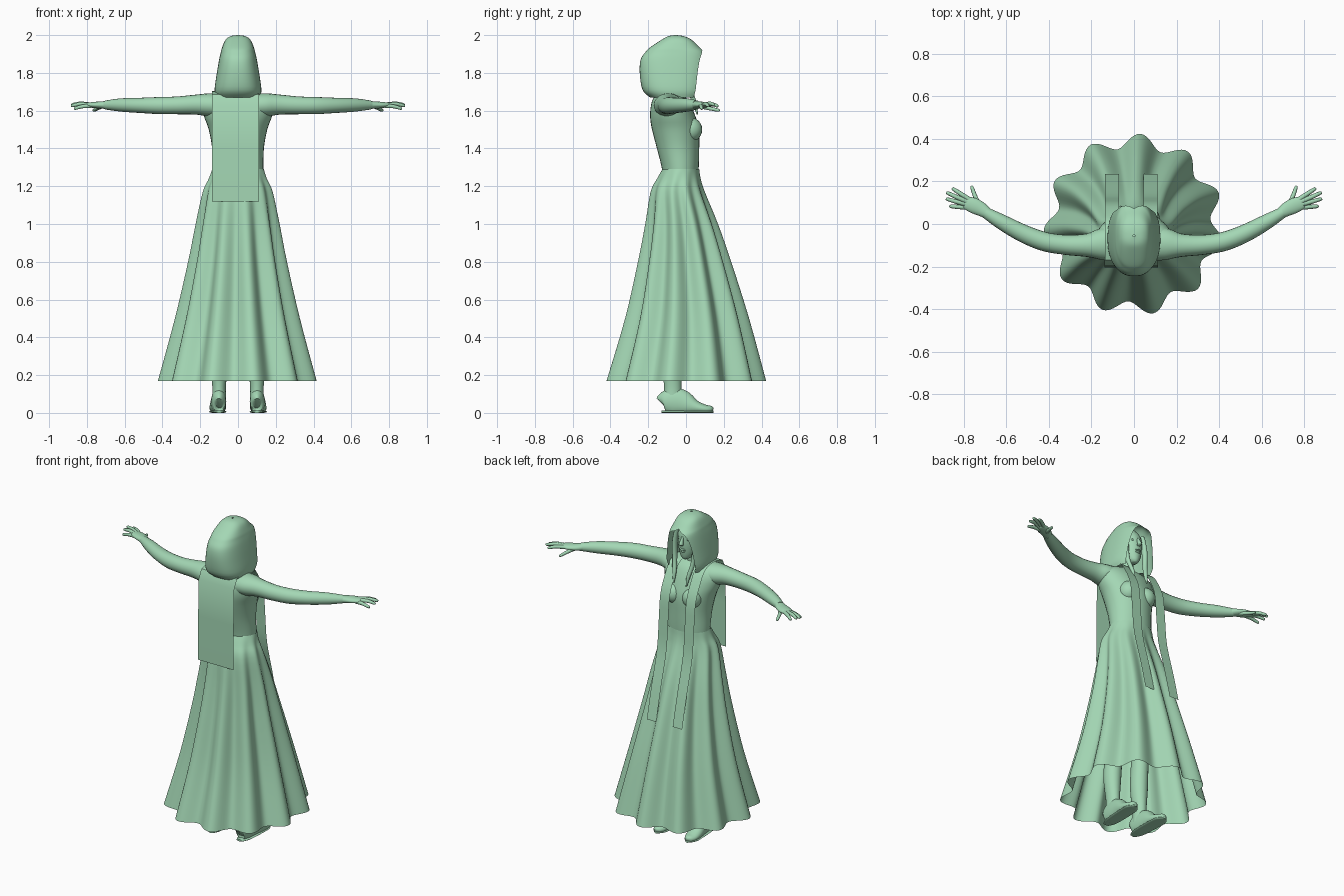
import bpy, bmesh, math
from mathutils import Vector

cube = bpy.data.objects.get("Cube")
if cube:
    bpy.data.objects.remove(cube)

green = bpy.data.materials.new("pale_green")
green.use_nodes = True
green.diffuse_color = (0.37, 0.68, 0.46, 1)
green.node_tree.nodes["Principled BSDF"].inputs["Base Color"].default_value = (0.37, 0.68, 0.46, 1)


def refine(rows, steps):
    """Smooth curve through rows of numbers."""
    out = []
    last = len(rows) - 1
    for i in range(last):
        quad = zip(rows[max(i - 1, 0)], rows[i], rows[i + 1], rows[min(i + 2, last)])
        quad = list(quad)
        for k in range(steps):
            t = k / steps
            out.append([b + t / 2 * (c - a + t * (2*a - 5*b + 4*c - d + t * (3*(b - c) + d - a)))
                        for a, b, c, d in quad])
    return out + [list(rows[-1])]


def build(name, rings, closed=True, caps=True, angle=50):
    """Skin a list of equally long point rings."""
    bm = bmesh.new()
    loops = [[bm.verts.new(p) for p in ring] for ring in rings]
    n = len(loops[0])
    for lo, hi in zip(loops, loops[1:]):
        for i in range(n if closed else n - 1):
            j = (i + 1) % n
            bm.faces.new((lo[i], lo[j], hi[j], hi[i]))
    if caps:
        bm.faces.new(loops[0])
        bm.faces.new(loops[-1])
    bmesh.ops.remove_doubles(bm, verts=bm.verts, dist=0.0004)
    bmesh.ops.recalc_face_normals(bm, faces=bm.faces)
    mesh = bpy.data.meshes.new(name)
    bm.to_mesh(mesh)
    bm.free()
    mesh.materials.append(green)
    obj = bpy.data.objects.new(name, mesh)
    bpy.context.collection.objects.link(obj)
    bpy.ops.object.select_all(action="DESELECT")
    obj.select_set(True)
    bpy.context.view_layer.objects.active = obj
    bpy.ops.object.shade_smooth_by_angle(angle=math.radians(angle))
    return obj


def tube(name, rows, upright=False, side=1, sides=20, steps=4):
    """Oval tube; each row is x, y, z, half width, half height."""
    rows = refine(rows, steps)
    pts = [Vector((r[0] * side, r[1], r[2])) for r in rows]
    rings = []
    for i, (p, r) in enumerate(zip(pts, rows)):
        if upright:
            u, v = Vector((1, 0, 0)), Vector((0, 1, 0))
        else:
            t = (pts[min(i + 1, len(pts) - 1)] - pts[max(i - 1, 0)]).normalized()
            u = t.cross(Vector((0, 0, 1))).normalized()
            v = u.cross(t)
        ring = []
        for k in range(sides):
            a = math.tau * k / sides
            q = p + u * r[3] * math.cos(a) + v * r[4] * math.sin(a)
            q.z = max(q.z, 0)
            ring.append(q)
        rings.append(ring)
    return build(name, rings)


def ball(name, centre, radii, side=1):
    x, y, z = centre
    rx, ry, rz = radii
    angles = [math.pi * (k / 12 - 0.5) for k in range(13)]
    rows = [(x, y, z + rz * math.sin(a), max(rx * math.cos(a), 0.001), max(ry * math.cos(a), 0.001))
            for a in angles]
    return tube(name, rows, True, side, 20, 1)


# Pleated skirt: height, half width, back, front, pleat depth
skirt = [(1.29, .137, -.125, .07, 0), (1.24, .155, -.155, .078, .005), (1.17, .187, -.19, .10, .015),
         (1.0, .225, -.22, .17, .03), (.8, .265, -.26, .24, .042), (.5, .335, -.33, .335, .055),
         (.17, .425, -.43, .425, .065)]
rings = []
for z, w, back, front, depth in refine(skirt, 4):
    ring = []
    for k in range(176):
        a = math.tau * k / 176
        pleat = 1 - depth / w * (1 - math.cos(11 * (a - math.radians(86)))) / 2
        ring.append((w * pleat * math.cos(a),
                     (back + front) / 2 + (front - back) / 2 * pleat * math.sin(a), z))
    rings.append(ring)
build("skirt", rings, caps=False)

# Torso, neck and head
tube("torso", [(0, -.03, 1.2, .13, .09), (0, -.03, 1.29, .134, .097), (0, -.042, 1.4, .137, .112),
               (0, -.055, 1.5, .155, .125), (0, -.07, 1.57, .18, .12), (0, -.08, 1.63, .19, .105),
               (0, -.085, 1.67, .16, .085), (0, -.085, 1.7, .07, .05)], True, sides=32)
tube("neck", [(0, -.085, 1.64, .06, .055), (0, -.075, 1.7, .045, .045), (0, -.07, 1.78, .045, .045)], True)
tube("head", [(0, -.0, 1.725, .015, .02), (0, -.015, 1.74, .035, .045), (0, -.04, 1.78, .058, .077),
              (0, -.055, 1.84, .07, .095), (0, -.065, 1.9, .07, .095), (0, -.07, 1.95, .045, .06),
              (0, -.07, 1.97, .01, .01)], True)
tube("nose", [(0, .03, 1.875, .006, .008), (0, .043, 1.85, .009, .012), (0, .05, 1.83, .013, .014),
              (0, .038, 1.82, .008, .008)], True, sides=12)
ball("upper_lip", (0, .035, 1.793), (.02, .012, .006))
ball("lower_lip", (0, .033, 1.782), (.017, .012, .007))

# Hood: height, back, front, half width, opening angle
hood = [(1.67, -.19, .08, .115, 50), (1.71, -.23, .10, .124, 50), (1.8, -.245, .11, .112, 48),
        (1.87, -.24, .11, .10, 42), (1.91, -.215, .10, .091, 28), (1.935, -.19, .072, .084, 0),
        (1.975, -.13, .03, .066, 0), (1.994, -.095, -.01, .04, 0), (2.0, -.06, -.05, .005, 0)]


def curve_out(v):
    return math.copysign(abs(v) ** 0.8, v)


rings = []
for z, back, front, w, gap in refine(hood, 4):
    gap = math.radians(max(gap, 0))
    ring = []
    for k in range(41):
        a = gap + (math.tau - 2 * gap) * k / 40
        ring.append((w * curve_out(math.sin(a)),
                     (back + front) / 2 + (front - back) / 2 * curve_out(math.cos(a)), z))
    rings.append(ring)
cowl = build("hood", rings, closed=False, caps=False)

# Scarf: wide back panel and two long front strips
middle = -.013
build("scarf_back", [[(middle + s * .125, y, z) for s in (-1, 1)]
                     for y, z in ((-.205, 1.12), (-.203, 1.4), (-.198, 1.63), (-.17, 1.685))],
      closed=False, caps=False)
strip = refine([(-.17, 1.685), (-.09, 1.703), (0, 1.685), (.06, 1.6), (.1, 1.5), (.115, 1.35),
                (.133, 1.17), (.19, .95), (.235, .76)], 4)
for side, label in ((1, "left"), (-1, "right")):
    build(label + "_scarf_strip", [[(middle + side * w, y, z) for w in (.058, .124)] for y, z in strip],
          closed=False, caps=False)

# Paired parts
fingers = {
    "thumb": [(.725, .085, 1.622), (.745, .125, 1.612), (.762, .172, 1.602)],
    "index_finger": [(.775, .115, 1.63), (.815, .142, 1.633), (.85, .165, 1.625)],
    "middle_finger": [(.785, .105, 1.632), (.835, .127, 1.638), (.876, .146, 1.632)],
    "ring_finger": [(.785, .092, 1.63), (.835, .105, 1.635), (.878, .117, 1.626)],
    "little_finger": [(.775, .078, 1.625), (.82, .08, 1.623), (.862, .083, 1.612)],
}
for side, label in ((1, "left_"), (-1, "right_")):
    tube(label + "arm", [(.06, -.09, 1.625, .08, .065), (.15, -.095, 1.63, .075, .062),
                         (.22, -.1, 1.632, .055, .053), (.32, -.098, 1.628, .047, .047),
                         (.42, -.083, 1.627, .045, .045), (.52, -.045, 1.628, .042, .04),
                         (.62, .008, 1.63, .036, .035), (.7, .055, 1.63, .026, .024)], side=side)
    tube(label + "palm", [(.685, .047, 1.63, .025, .023), (.72, .07, 1.63, .033, .019),
                          (.755, .087, 1.63, .036, .017), (.79, .1, 1.631, .029, .012),
                          (.798, .103, 1.631, .015, .007)], side=side)
    for finger, path in fingers.items():
        rows = [(*p, r, r) for p, r in zip(path, (.012, .0105, .008))]
        tip = Vector(path[2]) + (Vector(path[2]) - Vector(path[1])) * 0.15
        tube(label + finger, rows + [(*tip, .002, .002)], side=side, sides=10)
    ball(label + "bust", (.062, .02, 1.5), (.06, .066, .065), side)
    ball(label + "eye", (.027, .022, 1.857), (.014, .01, .007), side)
    tube(label + "hair_lock", [(.055, .0, 1.91, .015, .025), (.07, .01, 1.82, .015, .02),
                               (.065, .02, 1.72, .014, .016), (.05, .045, 1.64, .012, .012),
                               (.045, .06, 1.58, .004, .004)], True, side, 10)
    tube(label + "leg", [(.1, -.07, .06, .038, .05), (.1, -.07, .14, .036, .046), (.1, -.075, .3, .05, .055),
                         (.095, -.06, .5, .05, .055), (.085, -.04, .8, .07, .075),
                         (.075, -.035, 1.15, .07, .08)], True, side)
    tube(label + "foot", [(.1, -.128, .05, .015, .035), (.1, -.118, .055, .033, .055),
                          (.102, -.07, .06, .039, .075), (.104, -.01, .05, .041, .066),
                          (.107, .05, .03, .044, .037), (.109, .1, .02, .04, .024),
                          (.109, .132, .018, .026, .019), (.109, .144, .016, .008, .01)], side=side)
    tube(label + "sole", [(.1, -.13, .006, .02, .006), (.102, -.08, .006, .04, .008),
                          (.106, .04, .006, .045, .008), (.109, .11, .006, .04, .008),
                          (.109, .146, .006, .01, .006)], side=side)
